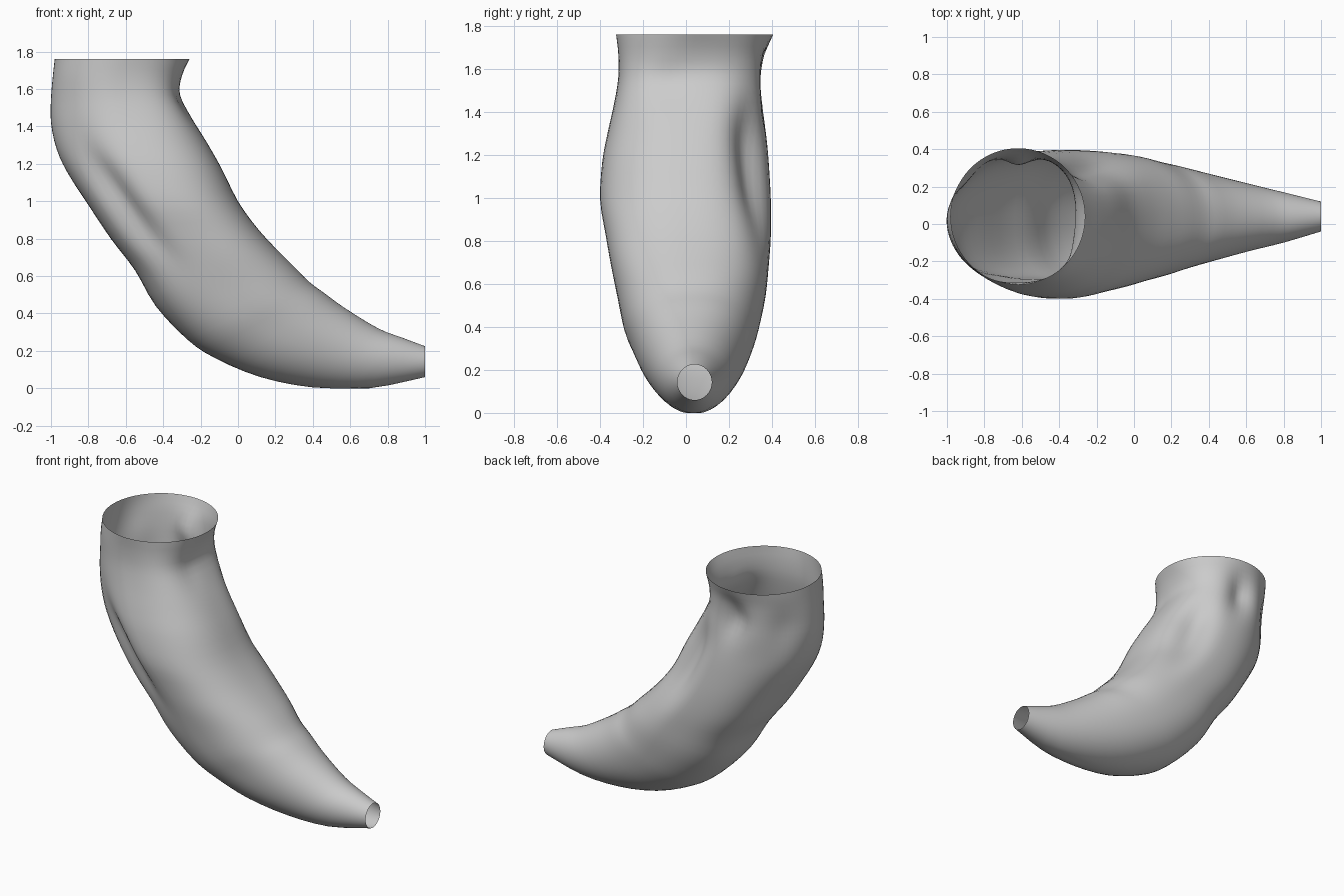
import bpy, bmesh
from math import cos, sin, pi, radians, exp

if "Cube" in bpy.data.objects:
    bpy.data.objects.remove(bpy.data.objects["Cube"])

# Outer x, z / inner x, z / front y, back y / squareness of inner, outer half
SECTIONS = [
    (-.98, 1.76, -.26, 1.76, -.325, .405, 2.0, 2.0),
    (-.99, 1.67, -.30, 1.67, -.315, .375, 2.5, 2.0),
    (-1.0, 1.55, -.31, 1.57, -.315, .365, 3.0, 1.9),
    (-1.0, 1.42, -.25, 1.45, -.335, .37, 2.9, 1.9),
    (-.97, 1.28, -.17, 1.32, -.365, .375, 2.6, 2.0),
    (-.91, 1.15, -.09, 1.18, -.39, .385, 2.5, 2.2),
    (-.80, .98, .00, 1.00, -.40, .395, 2.4, 2.5),
    (-.68, .80, .10, .86, -.375, .395, 2.4, 2.7),
    (-.55, .63, .20, .75, -.35, .385, 2.3, 2.7),
    (-.44, .44, .29, .66, -.32, .37, 2.3, 2.5),
    (-.27, .26, .38, .57, -.29, .34, 2.2, 2.3),
    (-.12, .16, .46, .51, -.255, .315, 2.2, 2.2),
    (.12, .06, .57, .43, -.21, .275, 2.1, 2.1),
    (.40, .005, .75, .32, -.15, .22, 2.0, 2.0),
    (.70, .0, .88, .27, -.10, .17, 2.0, 2.0),
    (1.0, .06, 1.0, .225, -.04, .12, 2.0, 2.0),
]
# Folds: angle, twist per section, angular width, section, length, depth
FOLDS = [
    (238, 2, 15, 6.0, 1.8, .17),
    (52, 3, 16, 5.0, 2.0, .19),
    (84, 0, 14, 2.2, 1.1, .15),
    (140, 0, 18, 2.5, 1.2, .07),
    (-20, 0, 14, 2.4, 0.8, .04),
]
SIDES = 64
STEPS = 3   # rings per section


def section(t):
    """Smooth interpolation between the listed sections."""
    last = len(SECTIONS) - 1
    i = min(int(t), last - 1)
    f = t - i
    a, b, c, d = (SECTIONS[min(max(k, 0), last)] for k in (i - 1, i, i + 1, i + 2))
    return [q + .5 * f * (r - p + f * (2 * p - 5 * q + 4 * r - s + f * (3 * (q - r) + s - p)))
            for p, q, r, s in zip(a, b, c, d)]


def fold_scale(angle, row):
    """Radial scale that presses the folds into the surface."""
    scale = 1.0
    for a, twist, w, r, length, depth in FOLDS:
        d = (angle - a - twist * (row - r) + 180) % 360 - 180
        scale -= depth * exp(-(d / w) ** 2 - ((row - r) / length) ** 2)
    return 1 - (1 - scale) * min(1, row)


def spow(v, e):
    return abs(v) ** e * (1 if v >= 0 else -1)


# Curved sleeve, open at both ends
bm = bmesh.new()
rings = []
for step in range((len(SECTIONS) - 1) * STEPS + 1):
    row = step / STEPS
    qx, qz, px, pz, yf, yb, n_in, n_out = section(row)
    ring = []
    for i in range(SIDES):
        deg = 360 * i / SIDES
        c, s = cos(radians(deg)), sin(radians(deg))
        n = n_in if c > 0 else n_out
        k = fold_scale(deg, row) / 2
        # radial superellipse keeps the rings evenly spaced
        r = (abs(c) ** n + abs(s) ** n) ** (-1 / n) * k
        u, v = r * c, r * s
        ring.append(bm.verts.new(((qx + px) / 2 + u * (px - qx),
                                  (yf + yb) / 2 + v * (yb - yf),
                                  max(0, (qz + pz) / 2 + u * (pz - qz)))))
    rings.append(ring)
for a, b in zip(rings, rings[1:]):
    for i in range(SIDES):
        j = (i + 1) % SIDES
        bm.faces.new((a[i], b[i], b[j], a[j])).smooth = True

bmesh.ops.recalc_face_normals(bm, faces=bm.faces)
mesh = bpy.data.meshes.new("sleeve")
bm.to_mesh(mesh)
bm.free()
sleeve = bpy.data.objects.new("sleeve", mesh)
bpy.context.collection.objects.link(sleeve)
